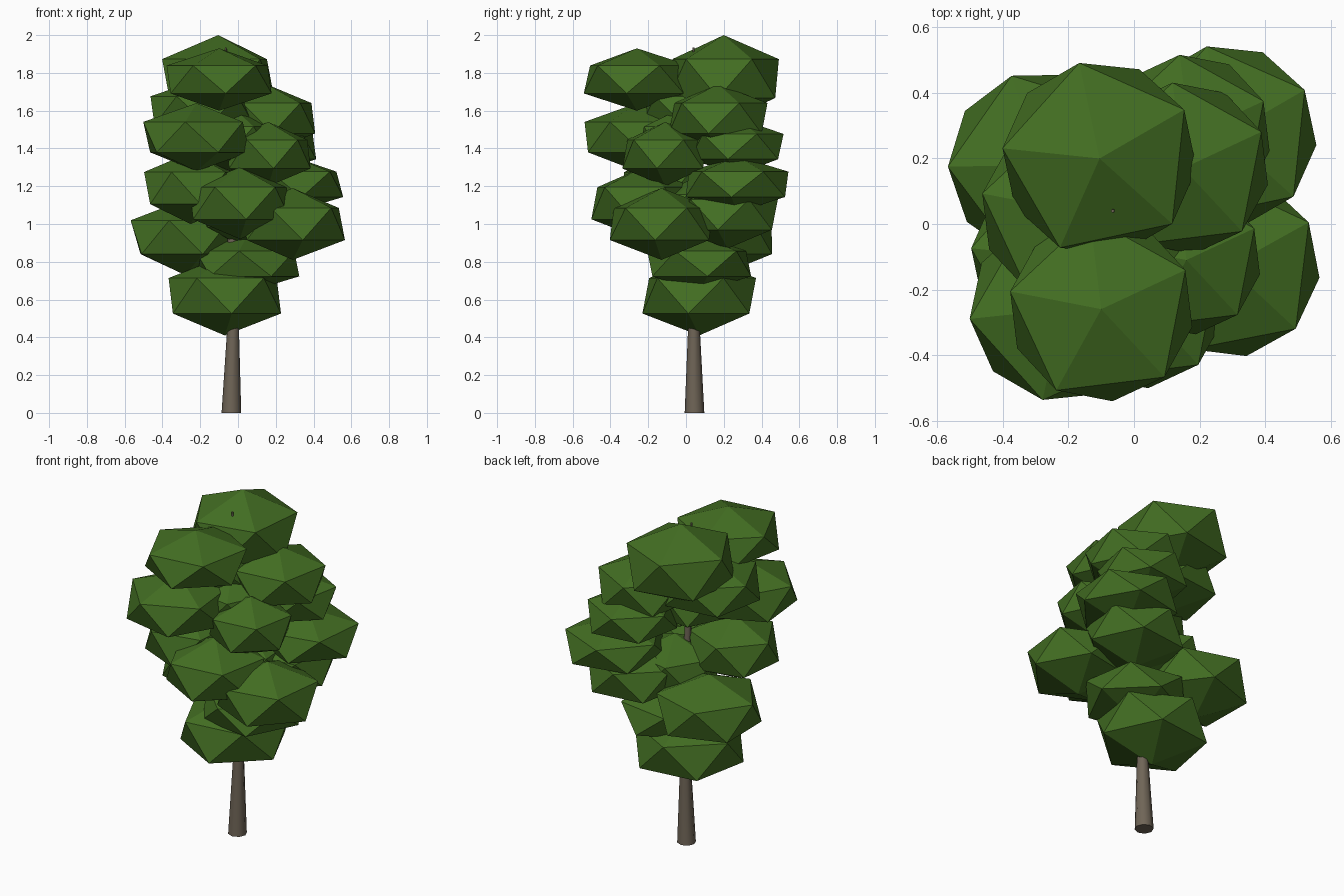
import bpy, bmesh, math
from mathutils import Matrix

if "Cube" in bpy.data.objects:
    bpy.data.objects.remove(bpy.data.objects["Cube"])


def material(name, rgb):
    m = bpy.data.materials.new(name)
    m.diffuse_color = (*rgb, 1)
    m.use_nodes = True
    m.node_tree.nodes["Principled BSDF"].inputs["Base Color"].default_value = m.diffuse_color
    return m


LEAF = material("leaf_green", (0.055, 0.155, 0.016))
BARK = material("bark_brown", (0.16, 0.13, 0.095))


def add_object(name, bm, mat):
    mesh = bpy.data.meshes.new(name)
    bmesh.ops.recalc_face_normals(bm, faces=bm.faces)
    bm.to_mesh(mesh)
    bm.free()
    mesh.materials.append(mat)
    ob = bpy.data.objects.new(name, mesh)
    bpy.context.collection.objects.link(ob)
    return ob


def tube(name, stations, sides=8):
    """Tapered smooth-sided tube through (x, y, z, radius) stations."""
    bm = bmesh.new()
    rings = []
    for x, y, z, r in stations:
        rings.append([bm.verts.new((x + r * math.cos(a), y + r * math.sin(a), z))
                      for a in (math.tau * i / sides for i in range(sides))])
    for lo, hi in zip(rings, rings[1:]):
        for i in range(sides):
            j = (i + 1) % sides
            bm.faces.new((lo[i], lo[j], hi[j], hi[i])).smooth = True
    for cap in (rings[0][::-1], rings[-1]):
        for e in bm.faces.new(cap).edges:
            e.smooth = False
    return add_object(name, bm, BARK)


def clump(name, x, y, z, r, rz, turn=25):
    """Flattened icosahedron; r is the half width, rz the half height."""
    bm = bmesh.new()
    bmesh.ops.create_icosphere(bm, subdivisions=1, radius=1)
    bm.transform(Matrix.Translation((x, y, z))
                 @ Matrix.Diagonal((r / 0.9, r / 0.9, rz, 1))
                 @ Matrix.Rotation(math.radians(turn), 4, 'Z'))
    return add_object(name, bm, LEAF)


# Trunk, running up through the crown to a thin tip
tube("trunk", [(-0.035, 0.045, 0, 0.052), (-0.026, 0.042, 0.45, 0.031),
               (-0.03, 0.04, 1.0, 0.024), (-0.05, 0.04, 1.5, 0.015),
               (-0.065, 0.04, 1.935, 0.005)])

# Leaf clumps, bottom to top: x, y, z, half width, half height, turn
CLUMPS = [
    (-0.07, 0.07, 0.62, 0.305, 0.21, 25),
    (0.05, 0.07, 0.79, 0.28, 0.15, 45),
    (-0.28, 0.18, 0.93, 0.29, 0.20, 37),
    (0.29, -0.13, 1.00, 0.28, 0.19, 29),
    (0.18, 0.22, 1.05, 0.27, 0.18, 25),
    (0.02, 0.08, 1.07, 0.24, 0.19, 40),
    (0.01, -0.23, 1.11, 0.275, 0.19, 25),
    (-0.25, -0.10, 1.19, 0.25, 0.19, 30),
    (0.28, 0.27, 1.21, 0.28, 0.15, 30),
    (0.16, -0.11, 1.37, 0.23, 0.17, 25),
    (0.17, 0.27, 1.41, 0.25, 0.15, 25),
    (-0.02, -0.03, 1.44, 0.22, 0.17, 10),
    (-0.22, -0.26, 1.46, 0.285, 0.18, 42),
    (0.15, 0.17, 1.56, 0.265, 0.18, 25),
    (-0.19, 0.04, 1.60, 0.28, 0.17, 25),
    (-0.10, -0.26, 1.765, 0.285, 0.165, 25),
    (-0.105, 0.20, 1.77, 0.30, 0.23, 30),
]
for i, c in enumerate(CLUMPS, 1):
    clump(f"leaf_clump_{i:02d}", *c)
